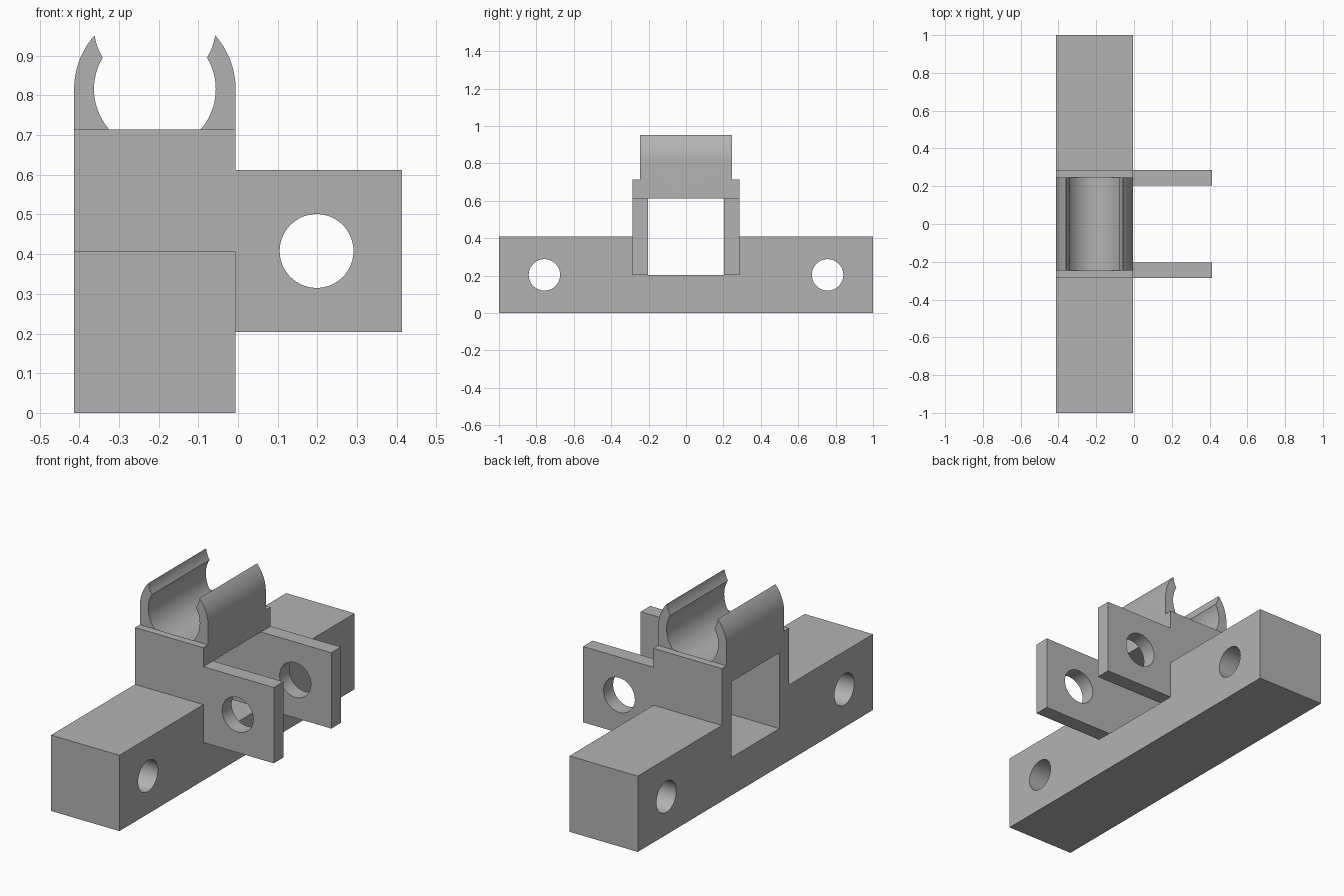
import bpy, bmesh
from math import sin, cos, pi, radians

cube = bpy.data.objects.get("Cube")
if cube:
    bpy.data.objects.remove(cube, do_unlink=True)

grey = bpy.data.materials.new("plain grey")
grey.use_nodes = True
colour = (0.45, 0.45, 0.45, 1)
grey.diffuse_color = colour
grey.node_tree.nodes["Principled BSDF"].inputs["Base Color"].default_value = colour

# Main dimensions
LEFT, RIGHT, REACH = -0.413, -0.006, 0.413
MID, HALF = (LEFT + RIGHT) / 2, (RIGHT - LEFT) / 2
UNIT = 0.204                      # half the bar height
CLIP_Z, BORE, CLIP_Y = 4 * UNIT, 0.1535, 0.245
LUG_IN, LUG_OUT = UNIT, 0.2855


def arc(cx, cz, r, start=0, end=2 * pi, n=72):
    closed = end - start >= 2 * pi
    steps = n if closed else n + 1
    return [(cx + r * cos(start + (end - start) * i / n),
             cz + r * sin(start + (end - start) * i / n)) for i in range(steps)]


def rect(a0, b0, a1, b1):
    return [(a0, b0), (a1, b0), (a1, b1), (a0, b1)]


def prism(name, outline, axis, lo, hi):
    """Extrude an outline along x (outline in y, z) or y (outline in x, z)."""
    bm = bmesh.new()
    place = (lambda a, b, t: (t, a, b)) if axis == "x" else (lambda a, b, t: (a, t, b))
    ends = [[bm.verts.new(place(a, b, t)) for a, b in outline] for t in (lo, hi)]
    for ring in ends:
        bm.faces.new(ring)
    for i in range(len(outline)):
        j = (i + 1) % len(outline)
        bm.faces.new((ends[0][i], ends[0][j], ends[1][j], ends[1][i]))
    bmesh.ops.recalc_face_normals(bm, faces=bm.faces)
    mesh = bpy.data.meshes.new(name)
    bm.to_mesh(mesh)
    bm.free()
    mesh.materials.append(grey)
    obj = bpy.data.objects.new(name, mesh)
    bpy.context.collection.objects.link(obj)
    return obj


def combine(target, tool, operation):
    """Apply a boolean and remove the tool."""
    bpy.context.view_layer.objects.active = target
    mod = target.modifiers.new("combine", "BOOLEAN")
    mod.operation, mod.solver, mod.object = operation, "EXACT", tool
    bpy.ops.object.modifier_apply(modifier=mod.name)
    bpy.data.objects.remove(tool, do_unlink=True)


# Long base bar
bracket = prism("clip_bracket", rect(-1, 0, 1, 2 * UNIT), "x", LEFT, RIGHT)

# Pair of lugs, each with a raised shoulder over the bar
lug_outline = [(LEFT, UNIT), (REACH, UNIT), (REACH, 3 * UNIT),
               (RIGHT, 3 * UNIT), (RIGHT, 3.5 * UNIT), (LEFT, 3.5 * UNIT)]
for lo, hi in ((-LUG_OUT, -LUG_IN), (LUG_IN, LUG_OUT)):
    combine(bracket, prism("lug", lug_outline, "y", lo, hi), "UNION")

# Round-topped clip body
clip_outline = [(LEFT, 3 * UNIT), (RIGHT, 3 * UNIT)] + arc(MID, CLIP_Z, HALF, 0, pi)
combine(bracket, prism("clip", clip_outline, "y", -CLIP_Y, CLIP_Y), "UNION")

# Clip bore, flared mouth, square window and round holes
cuts = [
    (arc(MID, CLIP_Z, BORE), "y", -CLIP_Y, CLIP_Y),
    (arc(MID, 0.974, BORE), "y", -0.4, 0.4),
    (rect(-LUG_IN, UNIT, LUG_IN, 3 * UNIT), "x", LEFT - 0.1, RIGHT + 0.1),
    (arc(0.198, 2 * UNIT, 0.093), "y", -0.4, 0.4),
    (arc(-0.757, UNIT, 0.084), "x", LEFT - 0.1, RIGHT + 0.1),
    (arc(0.757, UNIT, 0.084), "x", LEFT - 0.1, RIGHT + 0.1),
]
for cut in cuts:
    combine(bracket, prism("cutter", *cut), "DIFFERENCE")

# Smooth the bores, keep the machined edges sharp
bpy.ops.object.select_all(action="DESELECT")
bracket.select_set(True)
bpy.context.view_layer.objects.active = bracket
bpy.ops.object.shade_smooth_by_angle(angle=radians(25))
